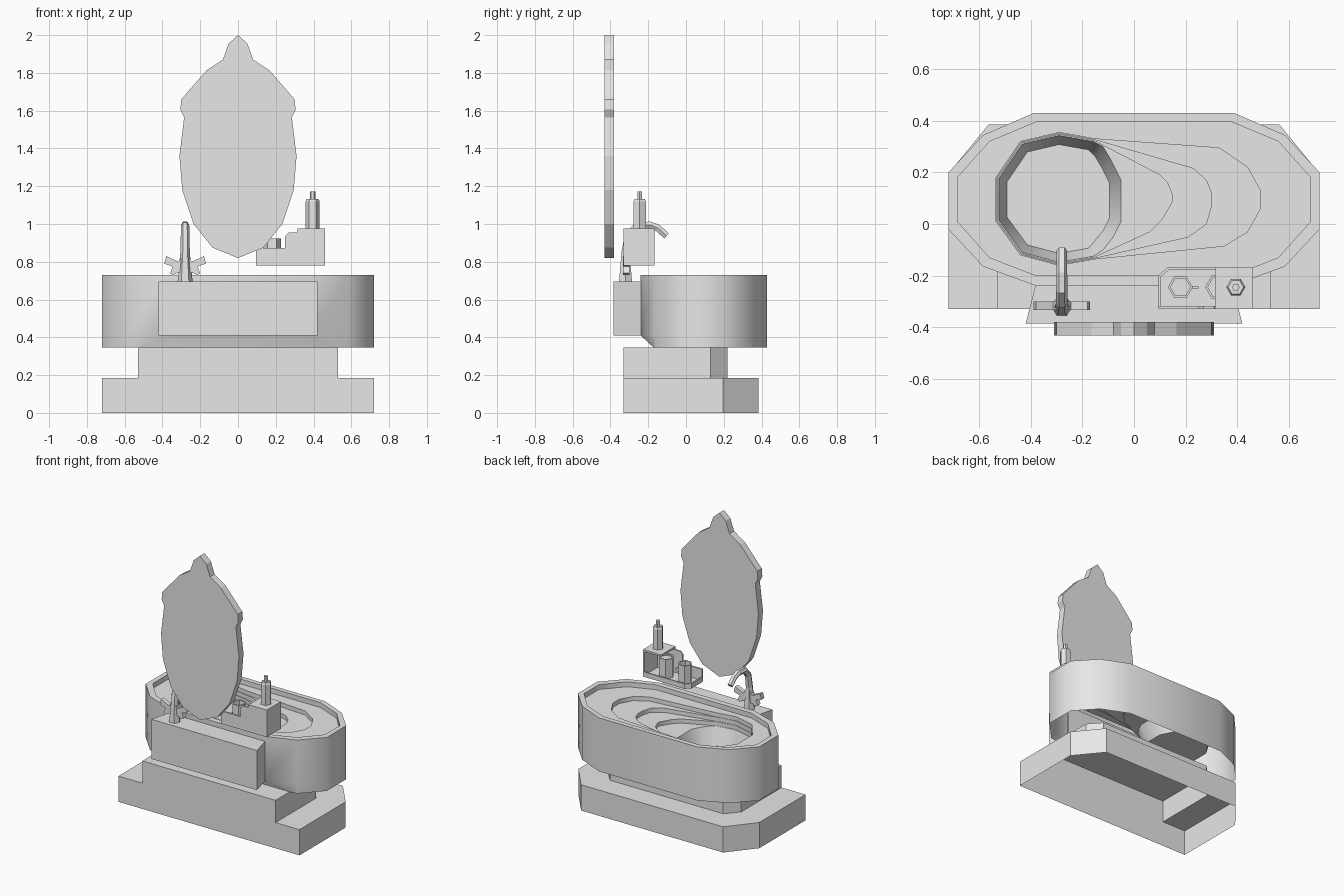
import bpy, bmesh, math
from mathutils import Vector

cube = bpy.data.objects.get("Cube")
if cube:
    bpy.data.objects.remove(cube, do_unlink=True)

GREY = (0.8, 0.8, 0.8, 1.0)
ceramic = bpy.data.materials.new("light_grey")
ceramic.use_nodes = True
ceramic.diffuse_color = GREY
ceramic.node_tree.nodes["Principled BSDF"].inputs["Base Color"].default_value = GREY


def finish(name, bm, smooth_angle=0, recalc=True):
    """Turn a bmesh into a named object, optionally smooth shaded."""
    if recalc:
        bmesh.ops.recalc_face_normals(bm, faces=bm.faces)
    mesh = bpy.data.meshes.new(name)
    bm.to_mesh(mesh)
    bm.free()
    mesh.materials.append(ceramic)
    obj = bpy.data.objects.new(name, mesh)
    bpy.context.collection.objects.link(obj)
    if smooth_angle:
        bpy.ops.object.select_all(action='DESELECT')
        obj.select_set(True)
        bpy.context.view_layer.objects.active = obj
        bpy.ops.object.shade_smooth_by_angle(angle=math.radians(smooth_angle))
    return obj


def add_loft(bm, rings, cap_start=True, cap_end=True):
    """Join rings of equal point count with quads; return the vertex rings."""
    loops = [[bm.verts.new(p) for p in ring] for ring in rings]
    count = len(rings[0])
    for low, high in zip(loops, loops[1:]):
        for i in range(count):
            j = (i + 1) % count
            bm.faces.new((low[i], low[j], high[j], high[i]))
    if cap_start:
        bm.faces.new(loops[0][::-1])
    if cap_end:
        bm.faces.new(loops[-1])
    return loops


def loft(name, rings, cap_start=True, cap_end=True, smooth_angle=0):
    bm = bmesh.new()
    add_loft(bm, rings, cap_start, cap_end)
    return finish(name, bm, smooth_angle)


def flat(points, z):
    return [Vector((x, y, z)) for x, y in points]


def upright(points, y):
    return [Vector((x, y, z)) for x, z in points]


def mirrored(half, centre=0):
    """Complete a symmetric outline from its +x half."""
    return half + [(2 * centre - x, y) for x, y in reversed(half) if abs(x - centre) > 1e-4]


def hexagon(centre, radius):
    steps = [math.tau * i / 6 for i in range(6)]
    return [(centre[0] + radius * math.cos(a), centre[1] + radius * math.sin(a)) for a in steps]


def box(name, low, high):
    corners = [(low[0], low[1]), (high[0], low[1]), (high[0], high[1]), (low[0], high[1])]
    return loft(name, [flat(corners, low[2]), flat(corners, high[2])])


# Stepped plinth, hollow and open underneath
foot = mirrored([(0.72, -0.33), (0.72, 0.195), (0.565, 0.385)])
step = mirrored([(0.53, -0.33), (0.53, 0.13), (0.45, 0.22)])
loft("plinth", [flat(foot, 0), flat(foot, 0.185), flat(step, 0.185), flat(step, 0.345)],
     cap_start=False)

# Basin: outer wall, raised rim and lowered deck
outer = mirrored([(0.38, -0.24), (0.585, -0.165), (0.72, -0.02),
                  (0.72, 0.2), (0.585, 0.345), (0.39, 0.43)])
tucked = mirrored([(0.53, -0.17)] + outer[1:6])
inner = mirrored([(0.38, -0.2), (0.56, -0.13), (0.685, 0.01),
                  (0.685, 0.18), (0.56, 0.32), (0.38, 0.395)])
DECK = 0.695
bm = bmesh.new()
shell = add_loft(bm, [flat(tucked, 0.345), flat(outer, 0.41), flat(outer, 0.73),
                      flat(inner, 0.73), flat(inner, DECK)], False, False)

# Bowl: round well on one side, three terraces sweeping towards the other
well = [(-0.15, 0.33), (-0.29, 0.355), (-0.44, 0.32), (-0.535, 0.18),
        (-0.535, 0.01), (-0.44, -0.12), (-0.29, -0.16), (-0.15, -0.135)]
sweeps = [
    [(0.35, -0.085), (0.44, -0.03), (0.49, 0.06), (0.49, 0.13), (0.44, 0.22), (0.33, 0.295)],
    [(0.21, -0.05), (0.28, 0.0), (0.3, 0.07), (0.3, 0.12), (0.28, 0.17), (0.23, 0.215)],
    [(0.06, -0.03), (0.11, 0.02), (0.15, 0.09), (0.15, 0.11), (0.13, 0.16), (0.1, 0.19)],
    [(-0.12, -0.1), (-0.08, -0.05), (-0.05, 0.01), (-0.05, 0.17), (-0.09, 0.25), (-0.12, 0.3)],
]
WELL_CENTRE = Vector((-0.295, 0.095))


def shrunk(points, factor):
    return [tuple(WELL_CENTRE + (Vector(p) - WELL_CENTRE) * factor) for p in points]


rings = []
z = DECK
for level, sweep in enumerate(sweeps):
    wall = shrunk(well, 1 - 0.015 * level)
    rings.append(flat(wall + sweep, z))
    if level < 3:
        z -= 0.03
        rings.append(flat(wall + sweep, z))
rings.append(flat(shrunk(well + sweeps[3], 0.82), 0.48))
bowl = add_loft(bm, rings, False, True)

# Deck surface between rim and bowl
border = []
for loop in (shell[-1], bowl[0]):
    for a, b in zip(loop, loop[1:] + loop[:1]):
        border.append(bm.edges.get((a, b)))
bmesh.ops.triangle_fill(bm, edges=border, use_beauty=True, normal=(0, 0, 1))
finish("basin", bm, 50)

# Apron box carrying the tap
apron = mirrored([(0.42, -0.385), (0.38, -0.23)])
loft("apron", [flat(apron, 0.41), flat(apron, 0.695)])

# Mirror panel with a pointed crest
panel = mirrored([(0, 0.82), (0.135, 0.875), (0.235, 1.0), (0.295, 1.18), (0.31, 1.36),
                  (0.285, 1.565), (0.305, 1.605), (0.3, 1.66), (0.165, 1.815),
                  (0.08, 1.87), (0.05, 1.955), (0, 2.0)])
loft("mirror", [upright(panel, -0.432), upright(panel, -0.38)])

# Tap spout: a tapering tube swept in the side plane
TAP_X = -0.28
path = [(-0.32, 0.69, 0.04), (-0.32, 0.85, 0.025), (-0.305, 0.94, 0.023), (-0.26, 0.99, 0.022),
        (-0.19, 0.995, 0.021), (-0.15, 0.98, 0.021), (-0.103, 0.937, 0.021)]
rings = []
for i, (y, z, radius) in enumerate(path):
    before, after = path[max(i - 1, 0)], path[min(i + 1, len(path) - 1)]
    along = Vector((0, after[0] - before[0], after[1] - before[1])).normalized()
    across = along.cross(Vector((1, 0, 0)))
    rings.append([Vector((TAP_X + u, y, z)) + across * v for u, v in hexagon((0, 0), radius)])
loft("tap_spout", rings)

# Tap handles: flat star-shaped plate
star = mirrored([(TAP_X, 0.73), (-0.25, 0.745), (-0.215, 0.73), (-0.2, 0.74), (-0.215, 0.775),
                 (-0.17, 0.79), (-0.18, 0.83), (-0.245, 0.8), (TAP_X, 0.85)], TAP_X)
loft("tap_handles", [upright(star, -0.333), upright(star, -0.3)])

# Tray with a shallow lip
tray = [(0.095, -0.33), (0.46, -0.33), (0.46, -0.168), (0.13, -0.168), (0.095, -0.2)]
hollow = [(0.105, -0.32), (0.45, -0.32), (0.45, -0.178), (0.135, -0.178), (0.105, -0.205)]
loft("tray", [flat(tray, 0.78), flat(tray, 0.815), flat(hollow, 0.815), flat(hollow, 0.793)])

# Open shelf: stepped front plate, side wall and top
front = [(0.095, 0.78), (0.46, 0.78), (0.46, 0.975), (0.325, 0.975), (0.31, 0.955),
         (0.27, 0.955), (0.25, 0.935), (0.25, 0.872), (0.095, 0.872)]
loft("shelf_front", [upright(front, -0.33), upright(front, -0.318)])
box("shelf_side", (0.448, -0.33, 0.78), (0.46, -0.168, 0.975))
box("shelf_top", (0.315, -0.33, 0.962), (0.46, -0.168, 0.975))


# Hexagonal cups
def cup(name, centre, radius, top, depth):
    rim = hexagon(centre, radius)
    mouth = hexagon(centre, radius * 0.8)
    loft(name, [flat(rim, 0.79), flat(rim, top), flat(mouth, top), flat(mouth, top - depth)])


cup("cup", (0.18, -0.245), 0.048, 0.922, 0.1)
box("cup_handle", (0.222, -0.25, 0.85), (0.25, -0.24, 0.872))
cup("jar", (0.328, -0.245), 0.052, 0.93, 0.01)

# Soap bottle with a narrow cap
BOTTLE = (0.395, -0.245)
profile = [(0.037, 0.975), (0.037, 1.12), (0.03, 1.133), (0.015, 1.133), (0.015, 1.172)]
loft("soap_bottle", [flat(hexagon(BOTTLE, r), z) for r, z in profile])
